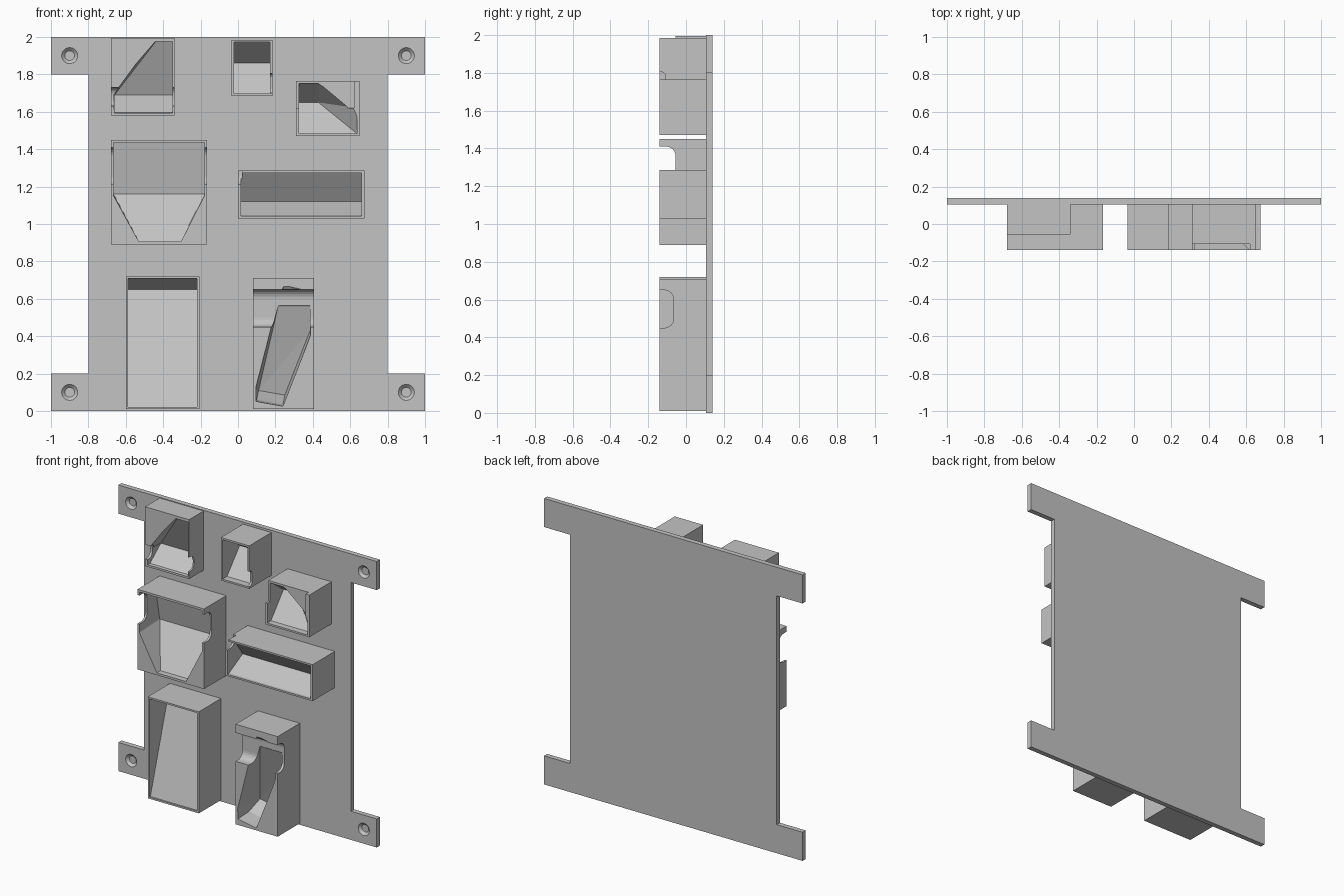
import bpy, bmesh, math
from mathutils import Vector

if "Cube" in bpy.data.objects:
    bpy.data.objects.remove(bpy.data.objects["Cube"], do_unlink=True)

GREY = (0.55, 0.55, 0.55, 1)
mat = bpy.data.materials.new("plain grey")
mat.use_nodes = True
mat.diffuse_color = GREY
mat.node_tree.nodes["Principled BSDF"].inputs["Base Color"].default_value = GREY

FRONT, OPEN, PLATE = -0.14, -0.16, 0.105


def finish(bm, name):
    bmesh.ops.recalc_face_normals(bm, faces=bm.faces)
    mesh = bpy.data.meshes.new(name)
    bm.to_mesh(mesh)
    bm.free()
    mesh.materials.append(mat)
    obj = bpy.data.objects.new(name, mesh)
    bpy.context.collection.objects.link(obj)
    return obj


def prism(name, outline, sweep):
    """Extrude a closed outline along a vector."""
    bm = bmesh.new()
    face = bm.faces.new([bm.verts.new(p) for p in outline])
    ext = bmesh.ops.extrude_face_region(bm, geom=[face])
    moved = [v for v in ext["geom"] if isinstance(v, bmesh.types.BMVert)]
    bmesh.ops.translate(bm, verts=moved, vec=sweep)
    return finish(bm, name)


def block(name, x0, x1, z0, z1, y0, y1):
    pts = [(x0, y0, z0), (x1, y0, z0), (x1, y0, z1), (x0, y0, z1)]
    return prism(name, pts, Vector((0, y1 - y0, 0)))


def hull(name, outline, deep):
    """Pocket: front outline (x, z) joined to deeper points (x, z, y)."""
    bm = bmesh.new()
    for x, z in outline:
        bm.verts.new((x, OPEN, z))
    for x, z, y in deep:
        bm.verts.new((x, y, z))
    res = bmesh.ops.convex_hull(bm, input=bm.verts)
    junk = {v for v in res["geom_interior"] + res["geom_unused"]
            if isinstance(v, bmesh.types.BMVert)}
    bmesh.ops.delete(bm, geom=list(junk), context="VERTS")
    bmesh.ops.dissolve_limit(bm, angle_limit=0.01, verts=bm.verts, edges=bm.edges)
    return finish(bm, name)


def finger_slot(name, x0, x1, z0, z1, depth, r):
    """Rounded slot running sideways through the walls."""
    pts = [(x0, OPEN, z1), (x0, OPEN, z0)]
    for cz, start in ((z0 + r, -90), (z1 - r, 0)):
        for i in range(7):
            a = math.radians(start + 15 * i)
            pts.append((x0, depth - r + r * math.cos(a), cz + r * math.sin(a)))
    return prism(name, pts, Vector((x1 - x0, 0, 0)))


def cut(obj, cutters):
    for c in cutters:
        mod = obj.modifiers.new("cut", "BOOLEAN")
        mod.operation, mod.solver, mod.object = "DIFFERENCE", "EXACT", c
        bpy.context.view_layer.objects.active = obj
        bpy.ops.object.modifier_apply(modifier=mod.name)
    for c in set(cutters):
        bpy.data.objects.remove(c, do_unlink=True)


def rect(x0, x1, z0, z1):
    return [(x0, z0), (x1, z0), (x1, z1), (x0, z1)]


def trough(x0, x1, *levels):
    """Level edges across a pocket, each given as (z, y)."""
    return [(x, z, y) for z, y in levels for x in (x0, x1)]


# Back plate with four corner ears
quarter = [(1, 0), (1, 0.2), (0.8, 0.2)]
right = quarter + [(x, 2 - z) for x, z in reversed(quarter)]
outline = right + [(-x, z) for x, z in reversed(right)]
plate = prism("back_plate", [(x, PLATE, z) for x, z in outline], Vector((0, 0.14 - PLATE, 0)))

# Countersunk screw holes
holes = []
for x in (-0.9, 0.9):
    for z in (0.1, 1.9):
        for r1, r2, y0, y1 in ((0.026, 0.026, 0.09, 0.16), (0.026, 0.045, 0.122, 0.103)):
            bm = bmesh.new()
            bmesh.ops.create_cone(bm, cap_ends=True, segments=32, radius1=r1, radius2=r2,
                                  depth=abs(y1 - y0))
            for v in bm.verts:
                t = v.co.z / abs(y1 - y0) + 0.5
                v.co = (x + v.co.x, y0 + (y1 - y0) * t, z + v.co.y)
            holes.append(finish(bm, "hole"))
cut(plate, holes)


def holder(name, box, outline, deep, slots=(), front=FRONT):
    obj = block(name, *box, front, PLATE + 0.005)
    cut(obj, [hull("pocket", outline, deep)] + list(slots))


# Top left holder, slanted corner
holder("slanted_holder", (-0.68, -0.34, 1.58, 1.995),
       [(-0.665, 1.59), (-0.35, 1.59), (-0.35, 1.98), (-0.46, 1.98), (-0.665, 1.7)],
       trough(-0.66, -0.35, (1.595, -0.03), (1.69, 0.09)) + trough(-0.44, -0.35, (1.975, -0.04)),
       [finger_slot("slot", -0.7, -0.32, 1.63, 1.73, 0, 0.04)], -0.055)

# Top middle holder with a notch in one wall
holder("small_holder", (-0.035, 0.185, 1.685, 1.985), rect(-0.022, 0.17, 1.697, 1.972),
       trough(-0.022, 0.17, (1.697, -0.09), (1.86, 0.05), (1.972, -0.09)),
       [finger_slot("slot", 0.14, 0.2, 1.7, 1.805, -0.108, 0.025)])

# Upper right holder, wedge pocket and open top corner
holder("wedge_holder", (0.31, 0.65, 1.47, 1.765),
       [(0.325, 1.482), (0.637, 1.482), (0.637, 1.62), (0.43, 1.752), (0.325, 1.752)],
       trough(0.325, 0.43, (1.65, 0.04), (1.75, -0.1)) + trough(0.325, 0.635, (1.484, -0.1)),
       [block("slot", 0.3, 0.62, 1.62, 1.78, OPEN, -0.108)])

# Wide holder with tapered bottom
holder("wide_holder", (-0.68, -0.165, 0.89, 1.45),
       [(-0.53, 0.905), (-0.305, 0.905), (-0.18, 1.15), (-0.18, 1.435),
        (-0.665, 1.435), (-0.665, 1.15)],
       trough(-0.665, -0.18, (1.16, 0.085), (1.435, 0.03)) + trough(-0.53, -0.305, (0.906, -0.1)),
       [finger_slot("slot", -0.7, -0.15, 1.21, 1.41, -0.055, 0.05)])

# Long shallow holder
holder("long_holder", (0, 0.675, 1.03, 1.285), rect(0.015, 0.66, 1.042, 1.273),
       trough(0.015, 0.66, (1.042, -0.12), (1.12, 0.03), (1.273, -0.08)),
       [finger_slot("slot", -0.1, 0.025, 1.21, 1.41, -0.055, 0.05)])

# Tall holder with sloping back
holder("tall_holder", (-0.6, -0.205, 0.01, 0.72), rect(-0.587, -0.218, 0.022, 0.708),
       trough(-0.587, -0.218, (0.022, -0.13), (0.65, 0.065), (0.708, -0.13)))

# Leaning holder with a finger slot across it
holder("leaning_holder", (0.08, 0.405, 0.01, 0.71),
       [(0.097, 0.05), (0.24, 0.025), (0.387, 0.4), (0.387, 0.66), (0.25, 0.692),
        (0.225, 0.64), (0.095, 0.13)],
       [(0.11, 0.11, 0.085), (0.25, 0.085, 0.085), (0.1, 0.06, -0.02), (0.24, 0.032, -0.02),
        (0.385, 0.43, -0.02), (0.385, 0.56, -0.062), (0.215, 0.56, -0.062)],
       [finger_slot("slot", 0.06, 0.42, 0.45, 0.65, -0.065, 0.05)])
